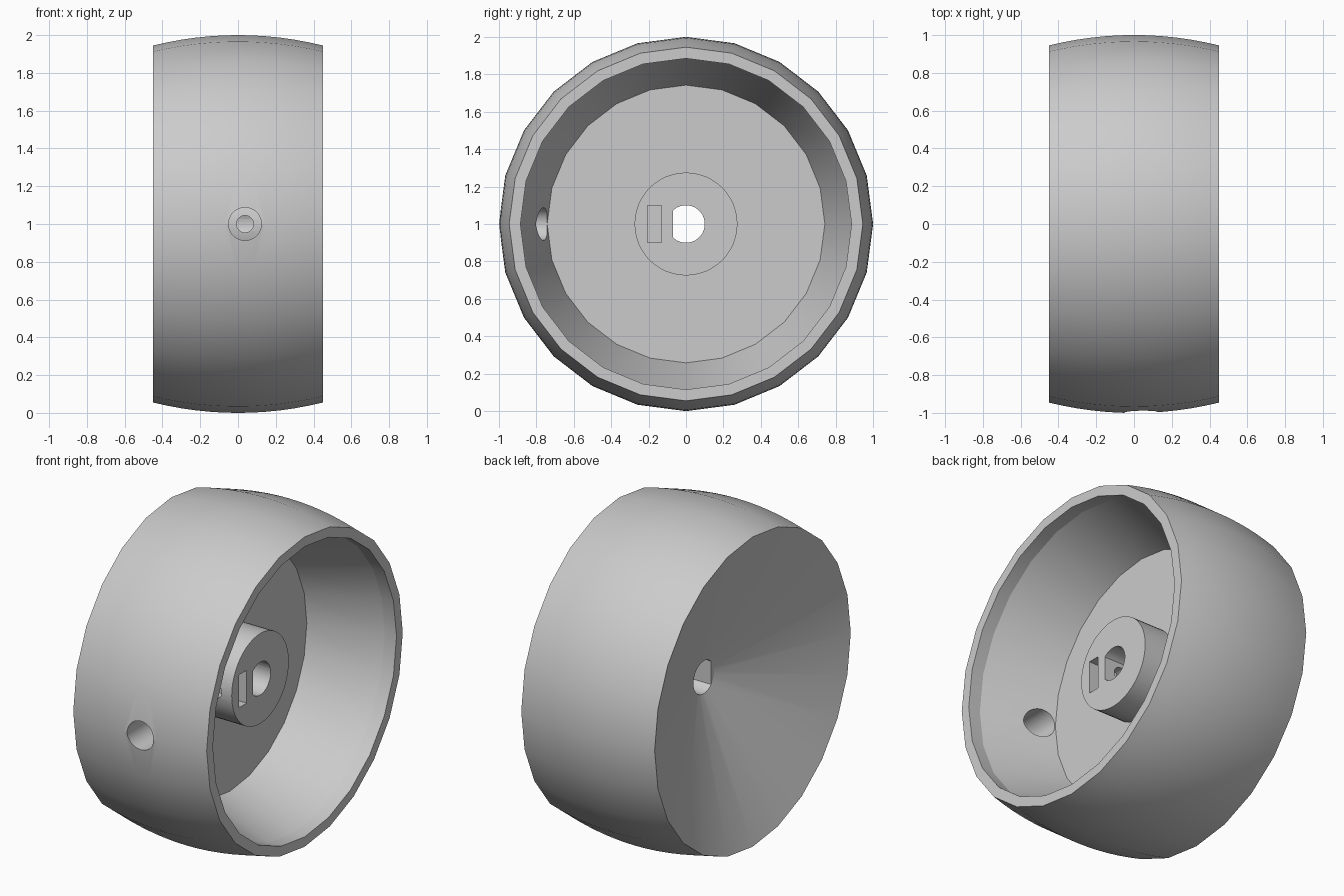
import bpy, bmesh, math
from mathutils import Vector

if "Cube" in bpy.data.objects:
    bpy.data.objects.remove(bpy.data.objects["Cube"], do_unlink=True)

grey = bpy.data.materials.new("plain_grey")
grey.use_nodes = True
colour = (0.6, 0.6, 0.6, 1)
grey.diffuse_color = colour
grey.node_tree.nodes["Principled BSDF"].inputs["Base Color"].default_value = colour


def add_object(name, bm):
    bmesh.ops.recalc_face_normals(bm, faces=bm.faces)
    mesh = bpy.data.meshes.new(name)
    bm.to_mesh(mesh)
    bm.free()
    mesh.materials.append(grey)
    obj = bpy.data.objects.new(name, mesh)
    bpy.context.collection.objects.link(obj)
    return obj


def prism(name, points, offset):
    """Extrude a closed outline by an offset."""
    bm = bmesh.new()
    face = bm.faces.new([bm.verts.new(p) for p in points])
    top = bmesh.ops.extrude_face_region(bm, geom=[face], use_keep_orig=True)["geom"]
    bmesh.ops.translate(bm, vec=offset,
                        verts=[v for v in top if isinstance(v, bmesh.types.BMVert)])
    return add_object(name, bm)


def circle(radius, sides=48):
    return [(radius * math.cos(2 * math.pi * i / sides),
             radius * math.sin(2 * math.pi * i / sides)) for i in range(sides)]


def lathe(name, profile, sides):
    """Spin an (x, radius) profile around the x axis."""
    bm = bmesh.new()
    verts = [bm.verts.new((x, 0, r)) for x, r in profile]
    edges = [bm.edges.new(pair) for pair in zip(verts, verts[1:])]
    bmesh.ops.spin(bm, geom=verts + edges, cent=(0, 0, 0), axis=(1, 0, 0),
                   angle=2 * math.pi, steps=sides)
    bmesh.ops.remove_doubles(bm, verts=bm.verts, dist=0.0005)
    bmesh.ops.translate(bm, verts=bm.verts, vec=(0, 0, 1))
    return add_object(name, bm)


def combine(target, tool, operation):
    mod = target.modifiers.new(operation, 'BOOLEAN')
    mod.object, mod.operation, mod.solver = tool, operation, 'EXACT'
    graph = bpy.context.evaluated_depsgraph_get()
    mesh = bpy.data.meshes.new_from_object(target.evaluated_get(graph))
    target.modifiers.clear()
    target.data = mesh
    bpy.data.objects.remove(tool, do_unlink=True)


# Wheel: crowned tread, conical back, open recess with a tapered wall
half, floor, hub_end = 0.45, -0.055, 0.15
tread = [(half * t / 6, 1 - 0.055 * (t / 6) ** 2) for t in range(-6, 7)]
wheel = lathe("wheel", [(-0.12, 0), (-0.12, 0.1)] + tread +
              [(half, 0.885), (0.37, 0.885), (floor, 0.742), (floor, 0)], 24)

# Hub boss standing on the recess floor
boss = prism("hub_boss", [(floor - 0.02, y, 1 + z) for y, z in circle(0.275)],
             Vector((hub_end - floor + 0.02, 0, 0)))
combine(wheel, boss, 'UNION')

# D-shaped shaft bore
bore = prism("shaft_bore", [(-0.3, y, 1 + z) for y, z in circle(0.1) if y > -0.075],
             Vector((0.6, 0, 0)))
# Nut slot
slot = prism("nut_slot", [(floor + 0.01, y, z) for y, z in
                          ((-0.205, 0.9), (-0.13, 0.9), (-0.13, 1.1), (-0.205, 1.1))],
             Vector((0.3, 0, 0)))
# Screw hole in the hub and wider access hole through the rim
screw = prism("screw_hole", [(0.037 + x, -0.4, 1 + z) for x, z in circle(0.045, 32)],
              Vector((0, 0.4, 0)))
access = prism("access_hole", [(0.037 + x, -1.1, 1 + z) for x, z in circle(0.087)],
               Vector((0, 0.45, 0)))
for cutter in (bore, slot, screw, access):
    combine(wheel, cutter, 'DIFFERENCE')

bpy.ops.object.select_all(action='DESELECT')
wheel.select_set(True)
bpy.context.view_layer.objects.active = wheel
bpy.ops.object.shade_smooth_by_angle(angle=math.radians(17))
